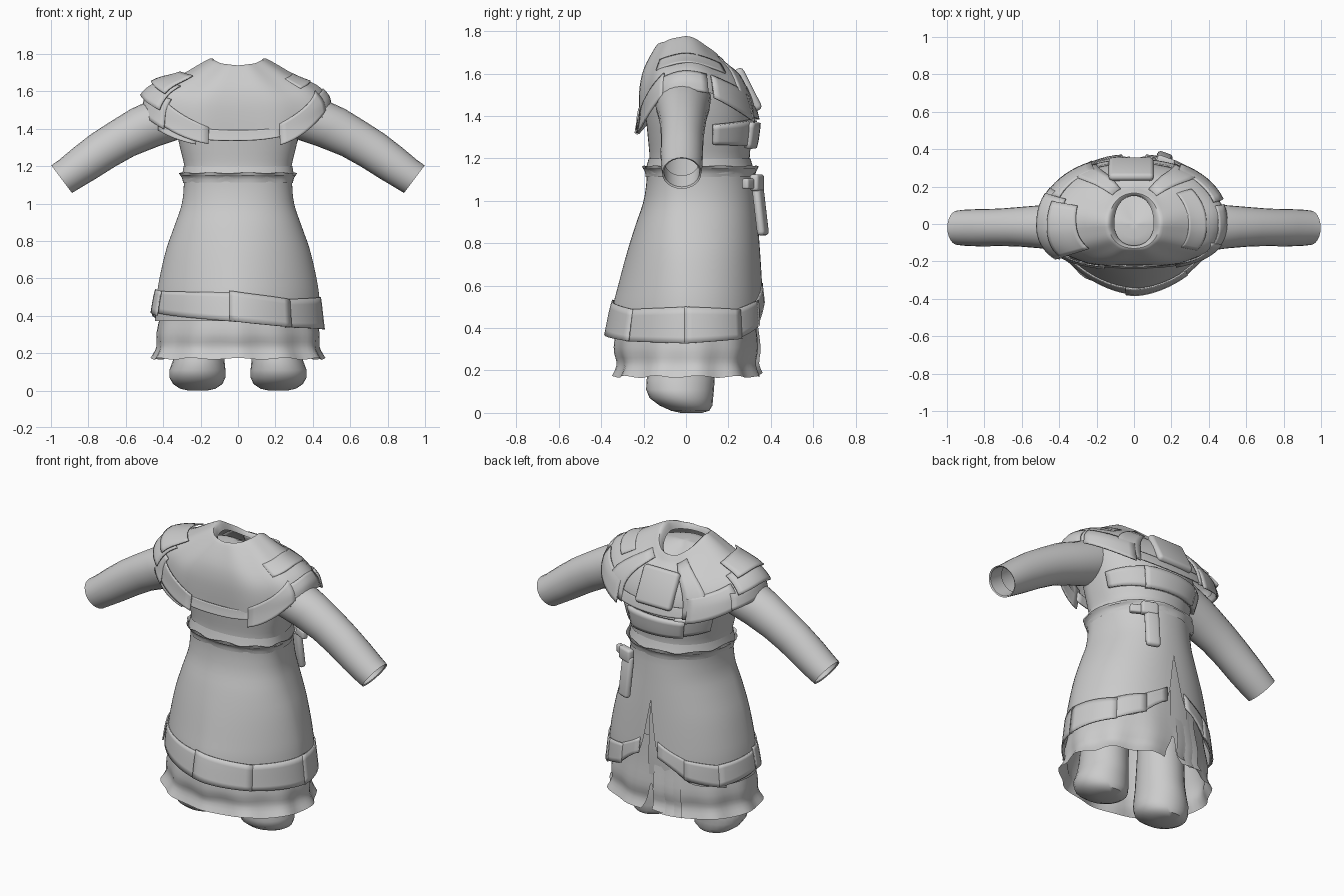
import bpy, bmesh, math
from mathutils import Vector

cloth = bpy.data.materials.new("grey_cloth")
cloth.diffuse_color = (0.6, 0.6, 0.6, 1)


def finish(name, bm, thick=0.0, angle=40):
    me = bpy.data.meshes.new(name)
    bm.to_mesh(me)
    bm.free()
    ob = bpy.data.objects.new(name, me)
    bpy.context.collection.objects.link(ob)
    me.materials.append(cloth)
    if thick:
        m = ob.modifiers.new("thickness", 'SOLIDIFY')
        m.thickness, m.offset = thick, -1
    bpy.ops.object.select_all(action='DESELECT')
    ob.select_set(True)
    bpy.context.view_layer.objects.active = ob
    bpy.ops.object.shade_smooth_by_angle(angle=math.radians(angle))
    return ob


def grid_mesh(pts, wrap=False):
    bm = bmesh.new()
    rows = [[bm.verts.new(p) for p in r] for r in pts]
    for r, s in zip(rows, rows[1:]):
        n = len(r)
        for i in range(n if wrap else n - 1):
            j = (i + 1) % n
            bm.faces.new((r[i], s[i], s[j], r[j]))
    return bm, rows


def surf(prof, a, v):
    """Point on a lofted shell: a = degrees (front is 270), v = row position."""
    v = max(0, min(v, len(prof) - 1.001))
    i = int(v)
    t = v - i
    p = [prof[max(0, min(k, len(prof) - 1))] for k in (i - 1, i, i + 1, i + 2)]
    z, rx, yf, yb, df, db, ef = [
        0.5 * (2 * q[1] + (q[2] - q[0]) * t + (2 * q[0] - 5 * q[1] + 4 * q[2] - q[3]) * t * t
               + (3 * q[1] - q[0] - 3 * q[2] + q[3]) * t ** 3) for q in zip(*p)]
    c, s = math.cos(math.radians(a)), math.sin(math.radians(a))
    e = ef if s < 0 else 0.92
    x = rx * math.copysign(abs(c) ** e, c)
    y = (yb if s > 0 else yf) * abs(s) ** e
    return Vector((x, y, z - (db if s > 0 else df) * abs(s) ** 1.4))


def sheet(name, prof, a0, a1, top, bot, off=(0, 0), gap=0, ripple=(0, 1), thick=0.0, nv=10, rise=0):
    """Cloth panel lying on a shell; top and bot give row positions at both ends."""
    na = max(4, int(abs(a1 - a0) / 5))
    pts = []
    for j in range(nv + 1):
        t = j / nv
        g = gap * max(0, (t - 0.42) / 0.58)
        row = []
        for i in range(na + 1):
            u = i / na
            a = a0 + g + (a1 - a0 - 2 * g) * u
            v = (top[0] + (top[1] - top[0]) * u) * (1 - t) + (bot[0] + (bot[1] - bot[0]) * u) * t
            v -= rise * t ** 3 * math.exp(-(min(u, 1 - u) * 20) ** 2)
            du = surf(prof, a + 1, v) - surf(prof, a - 1, v)
            dv = surf(prof, a, v + 0.05) - surf(prof, a, v - 0.05)
            n = dv.cross(du).normalized()
            d = off[0] + (off[1] - off[0]) * t + ripple[0] * t * math.sin(math.radians(a * ripple[1]))
            row.append(surf(prof, a, v) + n * d)
        pts.append(row)
    bm, _ = grid_mesh(pts)
    bmesh.ops.remove_doubles(bm, verts=bm.verts, dist=0.0005)
    return finish(name, bm, thick)


def tube(name, rings, axis, cap=False, n=24):
    side = Vector((0, 1, 0))
    up = Vector(axis).normalized().cross(side)
    pts = [[Vector(r[:3]) + up * r[3] * math.cos(k * math.tau / n) + side * r[4] * math.sin(k * math.tau / n)
            for k in range(n)] for r in rings]
    bm, rows = grid_mesh(pts, True)
    if cap:
        bm.faces.new(rows[-1])
    bmesh.ops.recalc_face_normals(bm, faces=bm.faces)
    return finish(name, bm)


def pad(name, loc, size, rot=(0, 0, 0), bevel=0.02):
    bm = bmesh.new()
    bmesh.ops.create_cube(bm, size=1)
    bmesh.ops.scale(bm, vec=size, verts=bm.verts)
    bmesh.ops.bevel(bm, geom=bm.edges[:], offset=bevel, segments=3, profile=0.5, affect='EDGES')
    ob = finish(name, bm)
    ob.location = loc
    ob.rotation_euler = [math.radians(r) for r in rot]
    return ob


# Shell rows: height, half width, front y, back y, front drop, back drop, front roundness
TORSO = [(1.70, .0001, -.0001, .0001, 0, 0, .92), (1.695, .11, -.11, .14, 0, .07, .92),
         (1.65, .25, -.14, .18, 0, .04, .92), (1.55, .34, -.18, .26, 0, 0, .92),
         (1.42, .335, -.19, .305, 0, 0, .92), (1.30, .31, -.18, .31, 0, 0, .92),
         (1.20, .287, -.172, .30, 0, 0, .92), (1.10, .285, -.18, .31, 0, 0, .92)]
MANTLE = [(1.73, .105, -.115, .15, .02, .08, .92), (1.775, .135, -.13, .165, .035, .10, .92),
          (1.76, .18, -.155, .20, .05, .13, .9), (1.685, .31, -.20, .265, .06, .10, .85),
          (1.635, .42, -.22, .30, .09, .11, .8), (1.58, .475, -.225, .32, .12, .11, .8),
          (1.53, .485, -.225, .33, .165, .11, .8), (1.46, .49, -.23, .34, .165, .11, .8)]
SKIRT = [(1.165, .308, -.20, .335, 0, 0, .92), (1.12, .29, -.185, .322, 0, 0, .92), (1.0, .30, -.20, .33, 0, 0, .95),
         (.88, .34, -.24, .34, 0, 0, 1), (.75, .385, -.28, .35, 0, 0, 1.08), (.60, .42, -.32, .36, 0, 0, 1.14),
         (.50, .435, -.345, .365, 0, 0, 1.17), (.36, .445, -.365, .365, 0, 0, 1.2), (.27, .45, -.375, .365, 0, 0, 1.2)]
UNDER = [(.62, .39, -.29, .32, 0, 0, 1.1), (.45, .405, -.315, .33, 0, 0, 1.13), (.31, .432, -.335, .342, 0, 0, 1.1),
         (.23, .432, -.318, .33, 0, 0, 1.05), (.17, .46, -.338, .348, 0, 0, 1.0)]

# Body and main garments
sheet("torso", TORSO, 0, 360, (0, 0), (7, 7), nv=21)
sheet("mantle", MANTLE, 0, 360, (0, 0), (6, 6), ripple=(.006, 9), nv=18)
sheet("overskirt", SKIRT, 90, 450, (.9, .9), (6.9, 6.9), gap=8, nv=20, rise=1.0)
sheet("underskirt", UNDER, 90, 450, (0, 0), (4, 4), gap=7, ripple=(.012, 11), nv=14)
sheet("waist_ruffle", SKIRT, 0, 360, (.9, .9), (0, 0), off=(.004, .004), ripple=(.008, 10), nv=4)
sheet("waist_fold", SKIRT, 0, 360, (.3, .3), (1.1, 1.1), off=(.010, .003), ripple=(.004, 8), nv=4)
sheet("waist_lining", TORSO, 0, 360, (6, 6), (6.5, 6.5), off=(.004, .016), nv=3)

# Hanging folds inside the back slit
sheet("slit_fold", UNDER, 92, 114, (.2, .2), (3.7, 4), off=(.0, .01), ripple=(.014, 20))
sheet("inner_flap", SKIRT, 88, 104, (3.4, 3.4), (7.3, 7.1), off=(-.02, -.035))

# Hem band pieces: start, end, top rows, bottom rows, offset
for a0, a1, top, bot, o in [
        (97, 122, (4.9, 5.8), (5.8, 6.7), .010), (118, 152, (5.7, 6.1), (6.6, 7.0), .014),
        (146, 190, (6.0, 5.8), (6.9, 6.6), .018),
        (184, 200, (5.6, 5.7), (6.6, 6.7), .028), (196, 268, (5.7, 5.8), (6.6, 6.95), .014),
        (262, 312, (5.7, 6.1), (6.9, 7.2), .022), (308, 362, (6.1, 6.0), (7.2, 7.3), .014),
        (358, 402, (6.0, 6.1), (7.3, 7.1), .018), (398, 426, (6.1, 5.7), (7.1, 6.6), .014),
        (422, 443, (5.8, 4.9), (6.7, 5.8), .010)]:
    sheet("hem_band", SKIRT, a0, a1, top, bot, off=(o * .5, o), thick=.008, nv=5)

# Layered plates on the shoulders, front flaps and straps
for name, a0, a1, top, bot, o0, o1 in [
        ("shoulder_plate_low", 150, 222, (4.6, 4.4), (6.4, 6.5), .01, .03),
        ("shoulder_plate_mid", 156, 218, (3.7, 3.5), (5.2, 5.3), .015, .045),
        ("shoulder_plate_top", 162, 216, (3.0, 2.8), (4.2, 4.3), .02, .045),
        ("front_strap", 208, 256, (4.4, 5.6), (6.2, 6.7), .012, .02),
        ("front_fold", 214, 248, (5.4, 6.0), (6.9, 6.9), .008, .012),
        ("front_center_band", 252, 294, (5.7, 5.7), (6.4, 6.3), .004, .012),
        ("front_flap", 292, 338, (5.5, 4.2), (6.99, 5.9), .006, .018),
        ("shoulder_flap", 332, 376, (4.5, 4.4), (6.2, 6.1), .006, .016),
        ("shoulder_band", 325, 398, (2.9, 2.8), (3.7, 3.6), .003, .006),
        ("back_shoulder_flap", 20, 62, (4.4, 4.6), (6.3, 6.9), .008, .022),
        ("back_side_flap", 115, 155, (4.5, 4.2), (6.9, 6.4), .008, .026),
        ("back_strap", 48, 66, (1.9, 2.0), (6.4, 6.6), .006, .012),
        ("back_strap", 112, 130, (2.0, 1.9), (6.6, 6.4), .006, .012),
        ("back_yoke", 62, 118, (5.6, 5.6), (6.5, 6.5), .004, .012)]:
    sheet(name, MANTLE, a0, a1, top, bot, off=(o0, o1), thick=.008, nv=8)

# Back pouch and rolls under it
pad("back_pouch", (-.015, .293, 1.525), (.24, .045, .22), (27, 0, 0), .021)
for a0, a1, top, bot, o in [(22, 75, (4.5, 4.3), (5.3, 5.4), .025), (62, 122, (4.4, 4.5), (5.5, 5.4), .042),
                            (112, 150, (4.4, 4.3), (5.4, 5.1), .03)]:
    sheet("back_roll", TORSO, a0, a1, top, bot, off=(o, o * .7), thick=.025, nv=5)

# Belt holster
pad("holster_strap", (.21, .305, 1.08), (.12, .035, .05), (0, 0, -28), .01)
pad("holster_flap", (.17, .335, 1.085), (.10, .045, .08), (0, 0, -20), .015)
pad("holster", (.16, .35, .96), (.085, .04, .25), (7, 0, -20), .019)

# Sleeves and feet on both sides
for s, side in ((1, "right"), (-1, "left")):
    tube(side + "_sleeve", [(s * x, y, z, a, b) for x, y, z, a, b in [
        (.26, -.01, 1.50, .13, .13), (.40, -.015, 1.445, .13, .128), (.50, -.015, 1.405, .124, .115),
        (.62, -.015, 1.345, .112, .105), (.72, -.018, 1.285, .108, .10), (.82, -.02, 1.215, .102, .10),
        (.90, -.02, 1.158, .094, .097), (.943, -.02, 1.13, .092, .092), (.938, -.02, 1.133, .084, .084),
        (.86, -.02, 1.185, .082, .082)]], (s * .8, 0, -.6))
    tube(side + "_leg", [(s * x, y, z, a, b) for x, y, z, a, b in [
        (.20, .0, .70, .13, .13), (.20, -.01, .40, .13, .135), (.205, -.02, .22, .133, .15),
        (.21, -.025, .16, .138, .16), (.217, -.028, .11, .15, .16), (.217, -.022, .07, .15, .15),
        (.215, 0, .035, .132, .125), (.215, .02, .01, .095, .09), (.215, .025, 0, .05, .05)]],
        (0, 0, -1), True)
